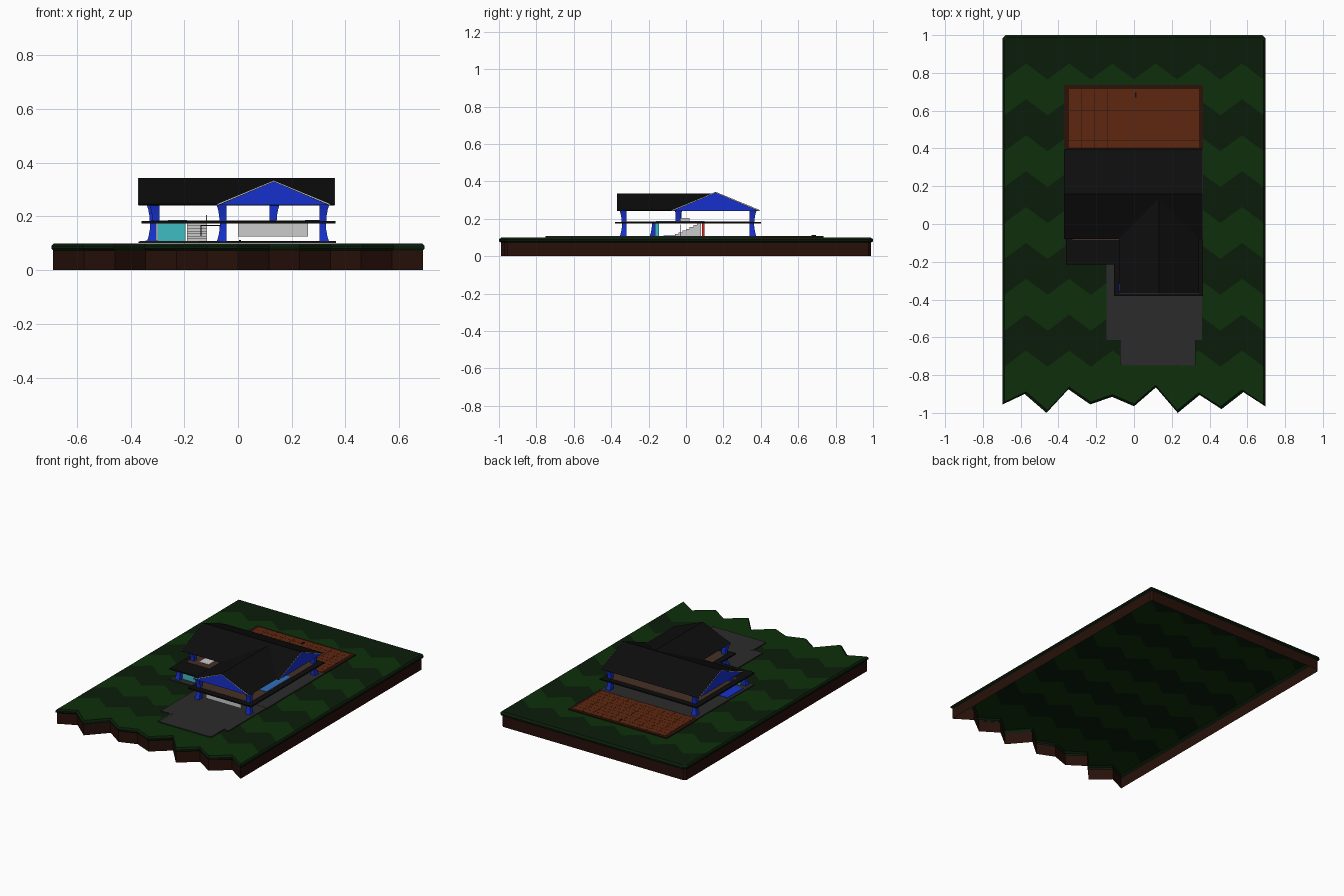
import bpy, bmesh

if "Cube" in bpy.data.objects:
    bpy.data.objects.remove(bpy.data.objects["Cube"])

def material(name, rgb):
    m = bpy.data.materials.new(name)
    m.diffuse_color = (*rgb, 1)
    m.use_nodes = True
    m.node_tree.nodes["Principled BSDF"].inputs["Base Color"].default_value = m.diffuse_color
    return m

DARK = material("dark_grass", (0.003, 0.012, 0.003))
LIGHT = material("light_grass", (0.004, 0.028, 0.003))
SOIL = material("soil", (0.02, 0.005, 0.003))
BLACK = material("roofing", (0.004, 0.004, 0.004))
BLUE = material("blue_paint", (0.008, 0.03, 0.6))
DECK = material("deck_wood", (0.11, 0.02, 0.005))
EDGE = material("deck_edge", (0.025, 0.006, 0.003))
BROWN = material("floor_wood", (0.06, 0.03, 0.018))
PAVING = material("paving", (0.024, 0.024, 0.024))
TEAL = material("teal_paint", (0.05, 0.5, 0.55))
RED = material("red_paint", (0.7, 0.02, 0.01))
RUG = material("rug_blue", (0.03, 0.16, 0.5))

def loft(name, loops, mat=None, cap_bottom=True, cap_top=True):
    """Skin matching loops of 3D points, with optional end caps."""
    bm = bmesh.new()
    rings = [[bm.verts.new(p) for p in loop] for loop in loops]
    for a, b in zip(rings, rings[1:]):
        for i in range(len(a)):
            j = (i + 1) % len(a)
            bm.faces.new((a[i], a[j], b[j], b[i]))
    if cap_bottom:
        bm.faces.new(rings[0][::-1])
    if cap_top:
        bm.faces.new(rings[-1])
    bmesh.ops.recalc_face_normals(bm, faces=bm.faces)
    return finish(name, bm, mat)

def finish(name, bm, mat):
    me = bpy.data.meshes.new(name)
    bm.to_mesh(me)
    bm.free()
    ob = bpy.data.objects.new(name, me)
    bpy.context.collection.objects.link(ob)
    if mat:
        me.materials.append(mat)
    return ob

def level(pts, z, s=1.0):
    return [(x * s, y * s, z) for x, y in pts]

def slab(name, pts, z0, z1, mat=None):
    return loft(name, [level(pts, z0), level(pts, z1)], mat)

def box(name, x0, x1, y0, y1, z0, z1, mat=None):
    return slab(name, [(x0, y0), (x1, y0), (x1, y1), (x0, y1)], z0, z1, mat)

# Ground: grass rim with a zigzag front edge over a hollow soil skirt
front_y = [-.955, -.90, -1, -.875, -.955, -.915, -.965, -.865, -1, -.905, -.98, -.89, -.965]
W, INNER = 0.695, 0.987
front = [(-W + 2 * W * i / 12, y) for i, y in enumerate(front_y)]
outline = front + [(W, .985), (W - .015, 1), (-W + .015, 1), (-W, .985)]
loft("grass_rim", [level(outline, .073, .99), level(outline, .08), level(outline, .09),
                   level(outline, .1, INNER)], DARK, False, False)
loft("soil", [level(outline, 0, .99), level(outline, .075, .99)], SOIL, False, False)

# Lawn surface: alternating chevron stripes
def chevron(peak):
    return [(x * INNER, peak - (0 if i % 2 else .085)) for i, (x, y) in enumerate(front)]

edges = [[(x * INNER, INNER) for x, y in front]]
edges += [chevron(.85 - .19 * k) for k in range(9)]
edges.append([(x * INNER, y * INNER) for x, y in front])
for k, (top, low) in enumerate(zip(edges, edges[1:])):
    bm = bmesh.new()
    a = [bm.verts.new((*p, .1)) for p in low]
    b = [bm.verts.new((*p, .1)) for p in top]
    for i in range(12):
        bm.faces.new((a[i], a[i + 1], b[i + 1], b[i]))
    finish("lawn_stripe", bm, LIGHT if k % 2 else DARK)

# Driveway and house base
slab("driveway", [(-.145, -.2), (-.145, -.615), (-.065, -.615), (-.065, -.75), (.32, -.75),
                  (.32, -.615), (.36, -.615), (.36, -.2)], .1005, .107, PAVING)
box("driveway_curb_left", -.075, -.06, -.745, -.6, .1005, .108, PAVING)
box("driveway_curb_right", .31, .325, -.745, -.6, .1005, .108, PAVING)
box("house_base", -.365, .365, -.21, .40, .1005, .108, PAVING)

# Back deck: dark border with separate boards
box("deck_frame", -.37, .365, .40, .735, .1005, .107, EDGE)
rows, cols = 8, 10
for r in range(rows):
    for c in range(cols):
        x, y = -.345 + .69 * c / cols, .405 + .312 * r / rows
        box("deck_board", x, x + .068, y, y + .038, .105, .1085, DECK)
box("deck_handle", .004, .012, .67, .695, .108, .112, BLACK)

# Skirt roof between storeys and the upper floor inside it
skirt = [(-.36, -.215), (-.106, -.215), (-.106, -.38), (.364, -.38), (.364, .40), (-.36, .40)]
slab("skirt_roof", skirt, .174, .183, BLACK)
slab("upper_floor", [(-.325, -.085), (-.07, -.085), (-.07, -.34), (.33, -.34),
                     (.33, .365), (-.325, .365)], .18, .185, BROWN)

# Gable roofs: black shell, pale verge, blue gable ends
def gable_roof(name, half, z0, z1, u0, u1, mid, along_x):
    def at(v, z, u):
        return (u, mid + v, z) if along_x else (mid + v, u, z)
    def shell(t, top, bot):
        return [(-half, z0 + top), (0, z1 + top), (half, z0 + top),
                (half - t, z0 + bot), (0, z1 + bot), (-half + t, z0 + bot)]
    def sweep(n, prof, a, b, mat):
        loft(n, [[at(v, z, a) for v, z in prof], [at(v, z, b) for v, z in prof]], mat)
    sweep(name + "_shell", shell(.008, 0, -.005), u0, u1, BLACK)
    for n, u, s in (("start", u0, -1), ("end", u1, 1)):
        sweep(name + "_verge_" + n, shell(.004, -.001, -.004), u, u + s * .0015, None)
    tri = [(-half + .008, z0 - .004), (half - .008, z0 - .004), (0, z1 - .004)]
    sweep(name + "_gable", tri, u0 + .003, u1 - .003, BLUE)

gable_roof("main_roof", .238, .246, .344, -.37, .36, .158, True)
gable_roof("front_roof", .212, .247, .335, -.368, .15, .133, False)

# Pinched columns on both storeys; the outer faces flare
def column(name, x, y, z0, z1, w0, w1, sx, sy):
    loops = []
    for k in range(4):
        t = k / 3
        w = w0 + (w1 - w0) * (t ** 2 if w1 > w0 else 1 - (1 - t) ** 2)
        z = z0 + (z1 - z0) * t
        ix, iy = x - sx * .012, y - sy * .012
        ox, oy = ix + sx * w, iy + sy * w
        loops.append([(ix, iy, z), (ox, iy, z), (ox, oy, z), (ix, oy, z)])
    loft(name, loops, BLUE)

corners = [(.315, -.33, 1, -1), (-.055, -.33, -1, -1), (.315, .352, 1, 1), (-.315, .352, -1, 1)]
for x, y, sx, sy in corners + [(-.315, -.17, -1, -1)]:
    column("lower_column", x, y, .106, .175, .036, .024, sx, sy)
for x, y, sx, sy in corners + [(-.305, -.035, -1, -1), (.13, -.045, 1, 1)]:
    column("upper_column", x, y, .182, .248, .026, .038, sx, sy)

# Ground floor fittings
box("garage_door", 0, .26, -.34, -.334, .125, .17)
box("garage_rail", 0, .26, -.336, -.33, .168, .175)
box("teal_panel", -.30, -.195, -.165, -.145, .108, .175, TEAL)
box("red_panel", -.185, -.12, .085, .10, .108, .175, RED)
for x in (-.14, -.069):
    box("door_post", x, x + .004, -.03, -.026, .107, .168, BLACK)
box("door_head", -.14, -.065, -.03, -.026, .164, .168, BLACK)
box("lower_rug", -.345, -.27, -.12, .05, .107, .11, BLUE)

# Staircase and its railing above
for i in range(7):
    y = -.06 + .02 * i
    box("stair_step", -.19, -.115, y, y + .02, .107, .118 + .0095 * i)
box("stair_railing", -.12, -.115, -.05, .02, .185, .205)
box("stair_landing", -.26, -.19, -.04, .03, .184, .187)

# Upper floor rug
box("upper_rug", .25, .325, -.16, .10, .184, .187, RUG)
